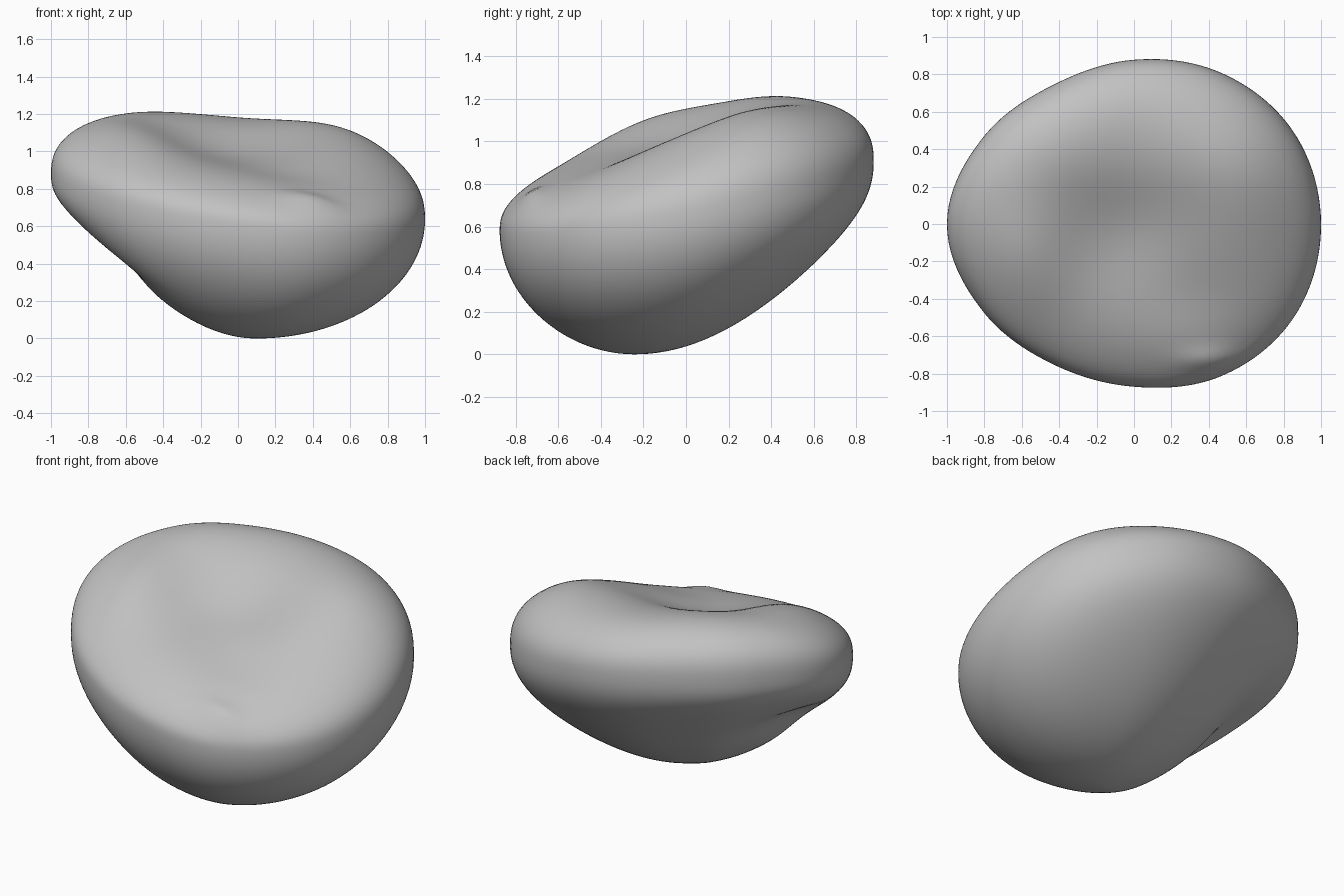
import bpy, bmesh, math
from math import sin, cos, pi, exp, radians

if "Cube" in bpy.data.objects:
    bpy.data.objects.remove(bpy.data.objects["Cube"])

SEG, RINGS = 128, 48
# outline radius seen from above, every 30 degrees from +x
OUTLINE = [1.0, .985, .933, .878, .86, .93, 1.0, .933, .866, .87, .938, .99]
# how flat the underside flank is, every 45 degrees from +x
FLANK = [.03, .32, .45, .6, .73, .25, .08, .0]
POLE = (0.1, -0.24)          # lowest point of the underside


def loop_curve(keys, t):
    """Smooth closed curve through evenly spaced keys."""
    n = len(keys)
    u = (t / (2 * pi) * n) % n
    i = int(u)
    f = u - i
    a, b, c, d = (keys[(i + k) % n] for k in (-1, 0, 1, 2))
    return b + .5 * f * (c - a + f * (2*a - 5*b + 4*c - d + f * (3*(b - c) + d - a)))


def hump(x, y, cx, cy, sx, sy):
    return exp(-((x - cx) / sx) ** 2 - ((y - cy) / sy) ** 2)


def plane(x, y):
    """Tilted plane carrying the widest girth."""
    return .757 - .12 * x + .18 * y


def top_height(x, y, s):
    t = 1.12 - .12 * x + .33 * y - .3 * max(y - .2, 0) ** 2
    t -= .12 * hump(x, y, -.06, -.03, .46, .42)      # seat hollow
    t -= .03 * hump(x, y, .3, -.42, .3, .22)         # hollow running to the front
    t -= .02 * hump(x, y, 0, .5, .3, .25)            # dip in the back lip
    t += .05 * hump(x, y, -.58, -.2, .25, .3)        # left lip
    t += .045 * hump(x, y, .6, .25, .35, .4)         # right lip
    t += .05 * hump(x, y, .42, -.74, .16, .07)       # small front pucker
    zr = plane(x, y)
    return zr + (t - zr) * max(1 - s ** 2.6, 0) ** (1 / 2.6)


def bottom_height(s, t, zr):
    root = math.sqrt(max(1 - s * s, 0))
    a = max(loop_curve(FLANK, t), 0)
    dent = .075 * exp(-((s - .69) / .12) ** 2) * exp(-((t - radians(183)) / .5) ** 2)
    return zr * (1 - root + a * s * s * root ** 1.3 + dent)


bm = bmesh.new()
rings = []
angles = [2 * pi * i / SEG for i in range(SEG)]
rims = [(loop_curve(OUTLINE, t) * cos(t), loop_curve(OUTLINE, t) * sin(t)) for t in angles]

# underside rings from pole to girth
for j in range(1, RINGS + 1):
    s = sin(j / RINGS * pi / 2)
    rings.append([bm.verts.new((POLE[0] + s * (rx - POLE[0]), POLE[1] + s * (ry - POLE[1]),
                                bottom_height(s, t, plane(rx, ry))))
                  for t, (rx, ry) in zip(angles, rims)])
# upper rings from girth to centre
for j in range(RINGS - 1, 0, -1):
    s = sin(j / RINGS * pi / 2)
    rings.append([bm.verts.new((s * rx, s * ry, top_height(s * rx, s * ry, s)))
                  for rx, ry in rims])
low = bm.verts.new((POLE[0], POLE[1], 0))
high = bm.verts.new((0, 0, top_height(0, 0, 0)))

for i in range(SEG):
    k = (i + 1) % SEG
    for a, b in zip(rings, rings[1:]):
        bm.faces.new((a[i], a[k], b[k], b[i]))
    bm.faces.new((low, rings[0][k], rings[0][i]))
    bm.faces.new((high, rings[-1][i], rings[-1][k]))

# soften the girth where both halves meet
girth = [v for r in rings[RINGS - 10:RINGS + 12] for v in r]
for _ in range(4):
    bmesh.ops.smooth_vert(bm, verts=girth, factor=.5, use_axis_x=False,
                          use_axis_y=False, use_axis_z=True)
bmesh.ops.recalc_face_normals(bm, faces=bm.faces)
for f in bm.faces:
    f.smooth = True

mesh = bpy.data.meshes.new("cushion_body")
bm.to_mesh(mesh)
bm.free()
obj = bpy.data.objects.new("cushion_body", mesh)
bpy.context.collection.objects.link(obj)

mat = bpy.data.materials.new("mid grey")
mat.diffuse_color = (.54, .54, .54, 1)
mat.use_nodes = True
mat.node_tree.nodes["Principled BSDF"].inputs["Base Color"].default_value = mat.diffuse_color
mesh.materials.append(mat)
